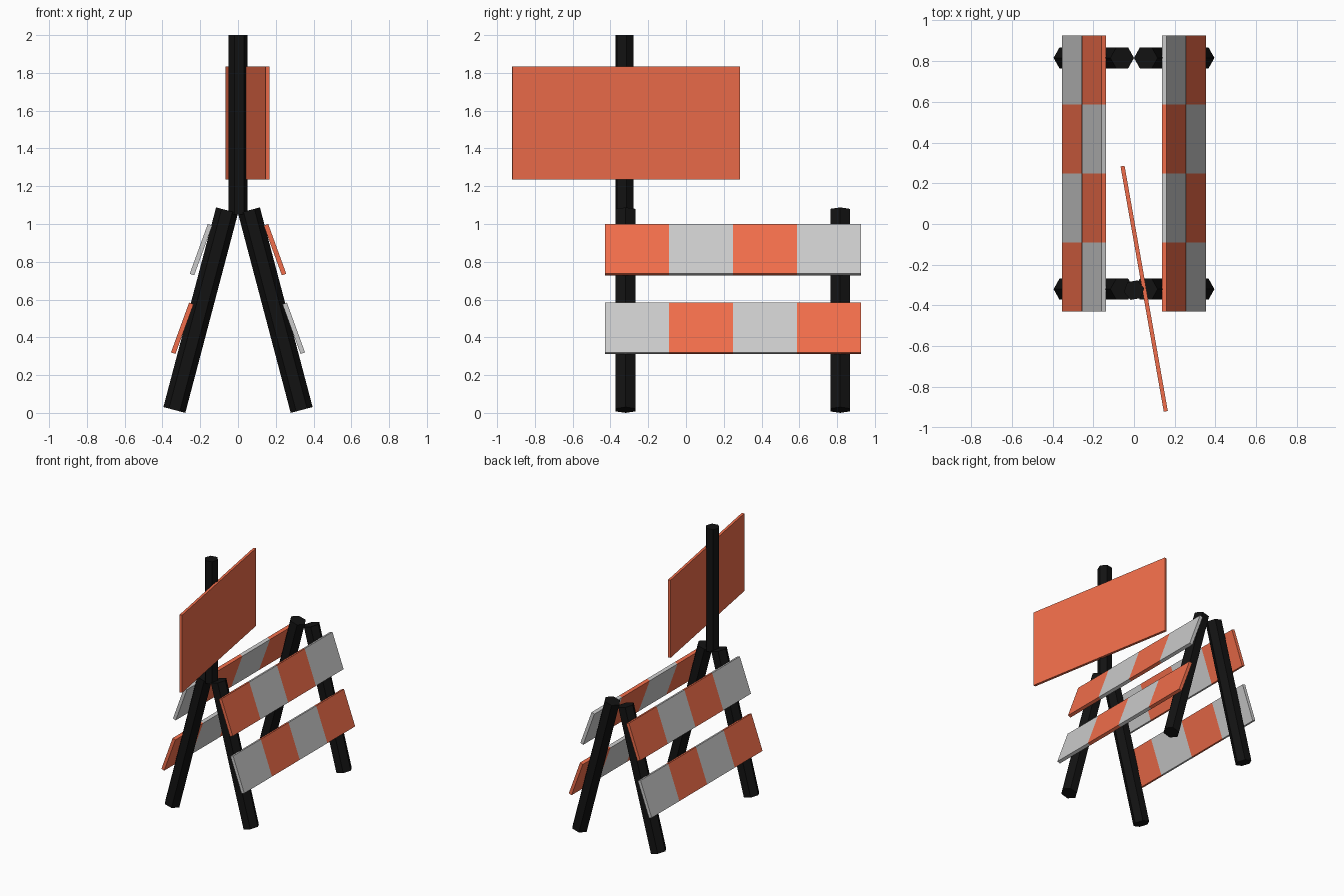
import bpy, bmesh
from math import radians, sin, cos
from mathutils import Vector, Matrix

if "Cube" in bpy.data.objects:
    bpy.data.objects.remove(bpy.data.objects["Cube"])


def material(name, rgb):
    m = bpy.data.materials.new(name)
    m.diffuse_color = (*rgb, 1)
    m.use_nodes = True
    m.node_tree.nodes["Principled BSDF"].inputs["Base Color"].default_value = m.diffuse_color
    return m


BLACK = material("black", (0.006, 0.006, 0.006))
ORANGE = material("orange", (0.88, 0.155, 0.07))
GREY = material("light_grey", (0.8, 0.8, 0.8))


def add_object(name, bm, matrix, mats):
    mesh = bpy.data.meshes.new(name)
    bm.to_mesh(mesh)
    bm.free()
    for m in mats:
        mesh.materials.append(m)
    ob = bpy.data.objects.new(name, mesh)
    ob.matrix_world = matrix
    bpy.context.collection.objects.link(ob)
    return ob


def box(size):
    bm = bmesh.new()
    bmesh.ops.create_cube(bm, size=1)
    bmesh.ops.scale(bm, vec=size, verts=bm.verts)
    return bm


def hex_bar(name, start, end, radius, spin=0.0):
    # six-sided bar with corners pointing along x before tilting about y
    a, b = Vector(start), Vector(end)
    d = b - a
    bm = bmesh.new()
    bmesh.ops.create_cone(bm, cap_ends=True, segments=6, radius1=radius,
                          radius2=radius, depth=d.length)
    if abs(bm.verts[:][0].co.x) < 1e-4 or max(v.co.x for v in bm.verts) < radius * 0.95:
        bmesh.ops.rotate(bm, matrix=Matrix.Rotation(radians(30), 3, 'Z'), verts=bm.verts)
    tilt = Vector((0, 0, 1)).rotation_difference(d).to_matrix().to_4x4()
    mat = Matrix.Translation((a + b) / 2) @ tilt @ Matrix.Rotation(spin, 4, 'Z')
    return add_object(name, bm, mat, [BLACK])


def striped_board(name, side, x, z, first):
    # one plank cut into four alternating colour bands
    length = 1.355
    bm = box((0.025, length, 0.28))
    for k in (-1, 0, 1):
        bmesh.ops.bisect_plane(bm, geom=bm.verts[:] + bm.edges[:] + bm.faces[:],
                               plane_co=(0, k * length / 4, 0), plane_no=(0, 1, 0))
    for f in bm.faces:
        y = f.calc_center_median().y
        band = min(3, max(0, int((y / length + 0.5) * 4)))
        f.material_index = (band + first) % 2
    mat = (Matrix.Translation((side * x, 0.248, z))
           @ Matrix.Rotation(radians(-20 * side), 4, 'Y'))
    add_object(name, bm, mat, [ORANGE, GREY])


# Splayed legs and striped boards on both sides
for side, label in ((-1, "left"), (1, "right")):
    for y, end in ((-0.32, "front"), (0.816, "rear")):
        hex_bar(f"{end}_{label}_leg", (side * 0.337, y, 0.0155),
                (side * 0.058, y, 1.0725), 0.06)
    upper_first = 0 if side > 0 else 1
    striped_board(f"{label}_upper_board", side, 0.196, 0.864, upper_first)
    striped_board(f"{label}_lower_board", side, 0.295, 0.448, 1 - upper_first)

# Upright post above the front legs
turn = radians(10)
hex_bar("sign_post", (0, -0.325, 1.05), (0, -0.325, 2.0), 0.051, turn)

# Rectangular sign panel, turned slightly on the post
add_object("sign_panel", box((0.02, 1.224, 0.6)),
           Matrix.Translation((0.05, -0.318, 1.535)) @ Matrix.Rotation(turn, 4, 'Z'),
           [ORANGE])
